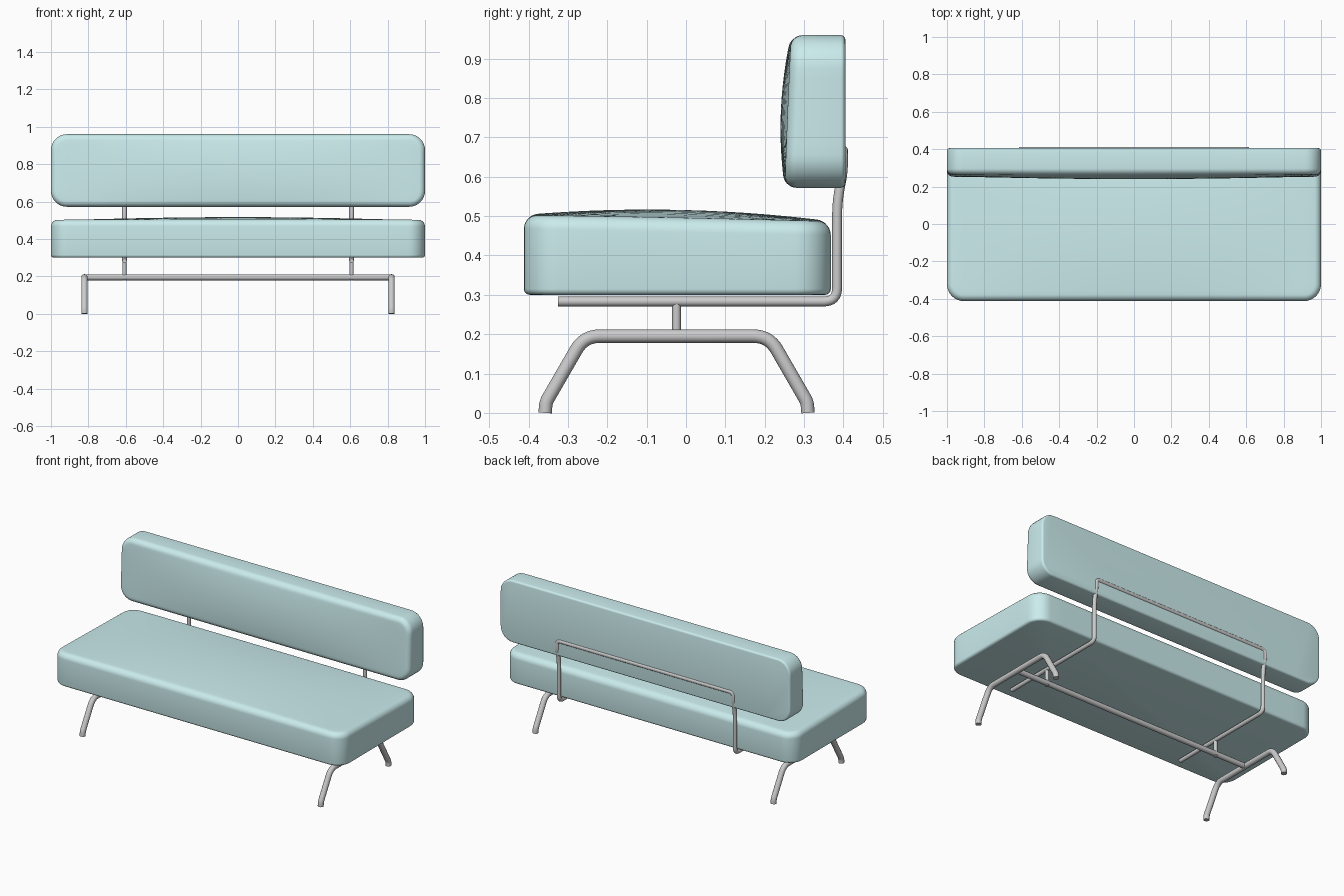
import bpy, bmesh, math
from mathutils import Vector

if "Cube" in bpy.data.objects:
    bpy.data.objects.remove(bpy.data.objects["Cube"])

fabric = bpy.data.materials.new("pale_teal_fabric")
fabric.diffuse_color = (0.60, 0.84, 0.85, 1)
fabric.use_nodes = True
fabric.node_tree.nodes["Principled BSDF"].inputs["Base Color"].default_value = fabric.diffuse_color


def finish(obj, angle=40):
    bpy.ops.object.select_all(action='DESELECT')
    obj.select_set(True)
    bpy.context.view_layer.objects.active = obj
    if obj.type == 'CURVE':
        bpy.ops.object.convert(target='MESH')
    bpy.ops.object.shade_smooth_by_angle(angle=math.radians(angle))


def outline(a, b, r, n_long=20, n_short=8, n_arc=8):
    """Rounded rectangle, counter-clockwise, with subdivided straight sides."""
    pts = []
    corners = [(1, 1), (-1, 1), (-1, -1), (1, -1)]
    for i, (sx, sy) in enumerate(corners):
        cx, cy = sx * (a - r), sy * (b - r)
        for k in range(n_arc + 1):
            t = math.pi / 2 * (i + k / n_arc)
            pts.append(Vector((cx + r * math.cos(t), cy + r * math.sin(t))))
        nx, ny = corners[(i + 1) % 4]
        t = math.pi / 2 * (i + 1)
        nxt = Vector((nx * (a - r) + r * math.cos(t), ny * (b - r) + r * math.sin(t)))
        last, n = pts[-1].copy(), (n_long if i % 2 == 0 else n_short)
        pts += [last.lerp(nxt, k / n) for k in range(1, n)]
    return pts


def cushion(name, a, b, r, edge_h, crown, tilt, round_top, round_base):
    """Padded block: flat base, rounded edges and a domed upper face."""
    def top(p):
        return edge_h + crown * (1 - (p.x / a) ** 2) * (1 - (p.y / b) ** 2) - tilt * p.y / b

    bm = bmesh.new()
    rings = []

    def add(pts, height):
        rings.append([bm.verts.new((p.x, p.y, height(p))) for p in pts])

    for k in range(5):
        t = math.pi / 2 * k / 4
        i = round_base * (1 - math.sin(t))
        add(outline(a - i, b - i, r - i), lambda p: round_base * (1 - math.cos(t)))
    for k in range(8):
        t = math.pi / 2 * k / 7
        i = round_top * (1 - math.cos(t))
        pts = outline(a - i, b - i, r - i)
        add(pts, lambda p: top(p) - round_top * (1 - math.sin(t)))
    for s in (0.94, 0.86, 0.76, 0.64, 0.5, 0.35, 0.18):
        add([p * s for p in pts], top)
    for lo, hi in zip(rings, rings[1:]):
        for j in range(len(lo)):
            m = (j + 1) % len(lo)
            bm.faces.new((lo[j], lo[m], hi[m], hi[j]))
    centre = bm.verts.new((0, 0, top(Vector((0, 0)))))
    last = rings[-1]
    for j in range(len(last)):
        bm.faces.new((last[j], last[(j + 1) % len(last)], centre))
    bm.faces.new(rings[0][::-1])
    bmesh.ops.recalc_face_normals(bm, faces=bm.faces[:])
    me = bpy.data.meshes.new(name)
    bm.to_mesh(me)
    bm.free()
    me.materials.append(fabric)
    obj = bpy.data.objects.new(name, me)
    bpy.context.collection.objects.link(obj)
    finish(obj, 60)
    return obj


def tube(name, path, radius, bend=0.0):
    """Round tube along a path whose inner corners are filleted."""
    path = [Vector(p) for p in path]
    pts = [path[0]]
    for p, c, n in zip(path, path[1:], path[2:]):
        d = min(bend, (p - c).length * 0.45, (n - c).length * 0.45)
        s, e = c + (p - c).normalized() * d, c + (n - c).normalized() * d
        for k in range(9):
            t = k / 8
            pts.append(s * (1 - t) ** 2 + c * 2 * t * (1 - t) + e * t * t)
    pts.append(path[-1])
    cu = bpy.data.curves.new(name, 'CURVE')
    cu.dimensions = '3D'
    cu.bevel_depth = radius
    cu.bevel_resolution = 4
    cu.use_fill_caps = True
    sp = cu.splines.new('POLY')
    sp.points.add(len(pts) - 1)
    for q, p in zip(sp.points, pts):
        q.co = (*p, 1)
    obj = bpy.data.objects.new(name, cu)
    bpy.context.collection.objects.link(obj)
    finish(obj)
    return obj


# Cushions
seat = cushion("seat_cushion", 1.0, 0.39, 0.09, 0.195, 0.021, 0.008, 0.035, 0.015)
seat.location = (0, -0.022, 0.30)
back = cushion("back_cushion", 1.0, 0.194, 0.085, 0.146, 0.018, 0.008, 0.03, 0.012)
back.rotation_euler = (math.pi / 2, 0, 0)
back.location = (0, 0.405, 0.766)

# Continuous tube under the seat and up behind the backrest
side = [(-0.325, 0.283), (0.384, 0.283), (0.384, 0.535), (0.399, 0.615), (0.399, 0.667)]
X = 0.607
loop = [(-X, y, z) for y, z in side] + [(X, y, z) for y, z in reversed(side)]
tube("seat_and_back_frame", loop, 0.0125, 0.035)

# Base: crossbar, spacer posts and bent leg pairs
MID = -0.024
tube("base_crossbar", [(-0.82, MID, 0.195), (0.82, MID, 0.195)], 0.016)
half = [(-0.334, 0.0), (-0.332, 0.027), (-0.235, 0.195)]
leg = [(MID + y, z) for y, z in half] + [(MID - y, z) for y, z in reversed(half)]
for tag, s in (("left", -1), ("right", 1)):
    tube(f"{tag}_legs", [(s * 0.821, y, z) for y, z in leg], 0.017, 0.04)
    tube(f"{tag}_spacer_post", [(s * X, MID, 0.177), (s * X, MID, 0.285)], 0.011)
